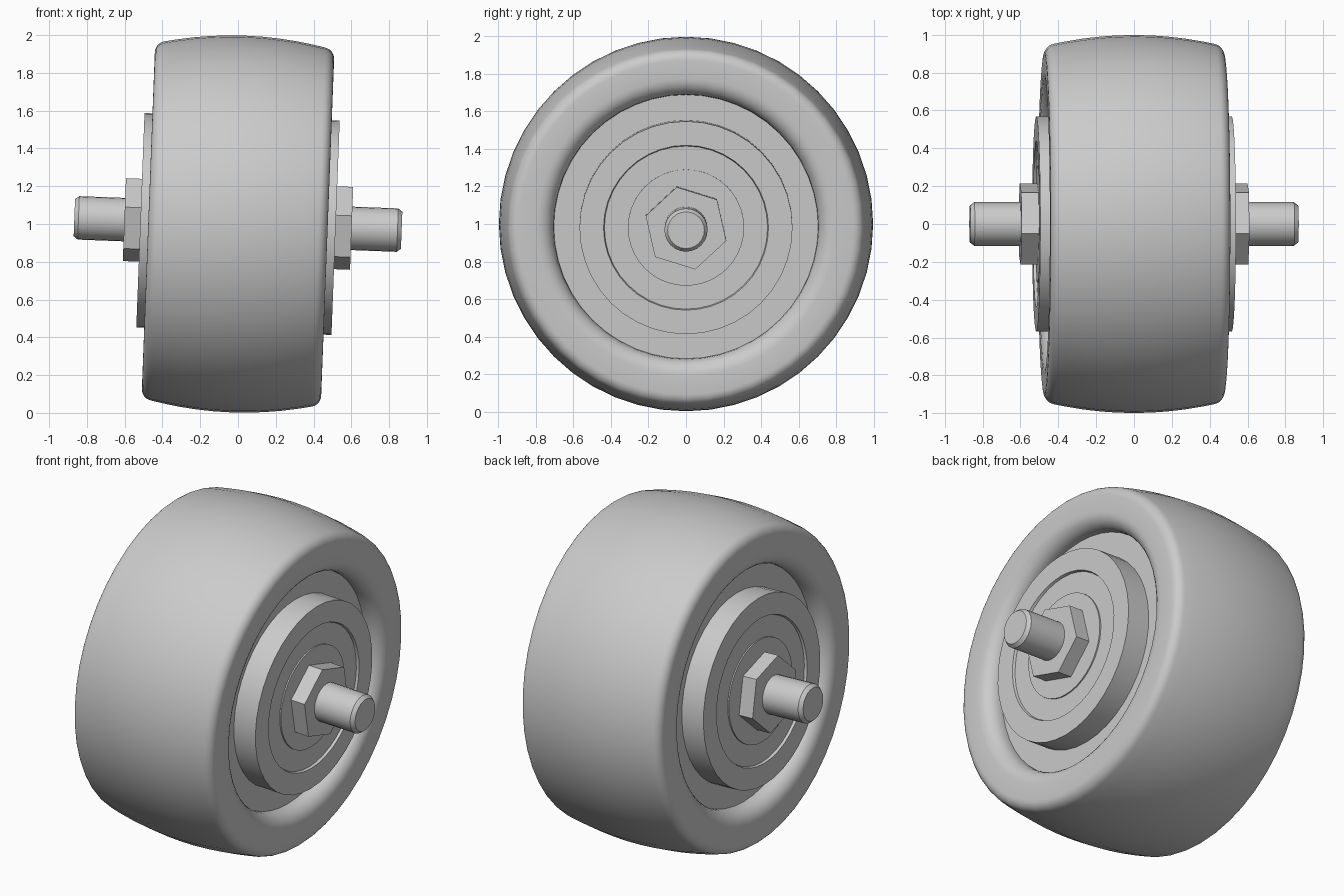
import bpy, bmesh, math
from mathutils import Matrix

old = bpy.data.objects.get("Cube")
if old:
    bpy.data.objects.remove(old, do_unlink=True)

grey = bpy.data.materials.new("plain grey")
grey.use_nodes = True
colour = (0.6, 0.6, 0.6, 1)
grey.diffuse_color = colour
grey.node_tree.nodes["Principled BSDF"].inputs["Base Color"].default_value = colour

# The whole wheel leans slightly on its axle
LEAN = Matrix.Translation((0, 0, 1)) @ Matrix.Rotation(math.radians(2.2), 4, "Y")


def lathe(name, profile, sides, start=0, smooth_angle=35):
    """Turn a profile of (x, radius) points around the x axis."""
    bm = bmesh.new()
    rings = []
    for x, r in profile:
        if r == 0:
            rings.append([bm.verts.new((x, 0, 0))] * sides)
            continue
        ring = []
        for i in range(sides):
            a = start + math.tau * i / sides
            ring.append(bm.verts.new((x, r * math.cos(a), r * math.sin(a))))
        rings.append(ring)
    for a, b in zip(rings, rings[1:]):
        for i in range(sides):
            j = (i + 1) % sides
            corners = list(dict.fromkeys((a[i], a[j], b[j], b[i])))
            bm.faces.new(corners)
    bmesh.ops.recalc_face_normals(bm, faces=bm.faces)
    mesh = bpy.data.meshes.new(name)
    bm.to_mesh(mesh)
    bm.free()
    mesh.materials.append(grey)
    obj = bpy.data.objects.new(name, mesh)
    bpy.context.collection.objects.link(obj)
    obj.matrix_world = LEAN
    bpy.ops.object.select_all(action="DESELECT")
    obj.select_set(True)
    bpy.context.view_layer.objects.active = obj
    if smooth_angle:
        bpy.ops.object.shade_smooth_by_angle(angle=math.radians(smooth_angle))
    return obj


def both_sides(half):
    """Mirror a half profile, given from the outer end to the middle."""
    return half + [(-x, r) for x, r in reversed(half) if x > 0]


def arc(cx, cr, rx, rr, a0, a1, steps):
    angles = [math.radians(a0 + (a1 - a0) * i / steps) for i in range(steps + 1)]
    return [(cx + rx * math.cos(a), cr + rr * math.sin(a)) for a in angles]


# Tyre: rolled inner lip, flat sidewall, rounded shoulder, crowned tread
tyre_half = [(0.33, 0.705)]
tyre_half += arc(0.385, 0.795, 0.09, 0.09, -90, 0, 6)
tyre_half += arc(0.415, 0.892, 0.06, 0.06, 0, 80, 6)
tyre_half += [(x, 0.998 - 0.26 * x * x) for x in (0.36, 0.27, 0.18, 0.09, 0)]
lathe("tyre", both_sides(tyre_half), 48, smooth_angle=45)

# Hub: recessed disc, raised ring, shallow dish and low boss
hub_half = [(0.51, 0), (0.51, 0.31), (0.502, 0.31), (0.502, 0.435),
            (0.517, 0.44), (0.517, 0.568), (0.37, 0.568), (0.37, 0.71), (0, 0.71)]
lathe("hub", both_sides(hub_half), 40)

# Hexagonal nuts on either side
for name, side in (("left_nut", 1), ("right_nut", -1)):
    inner, outer = 0.50 * side, 0.602 * side
    lathe(name, [(inner, 0), (inner, 0.225), (outer, 0.225), (outer, 0)],
          6, start=math.radians(102.8), smooth_angle=0)

# Axle with chamfered ends
axle_half = [(0.867, 0), (0.867, 0.098), (0.845, 0.115), (0, 0.115)]
lathe("axle", both_sides(axle_half), 24)
